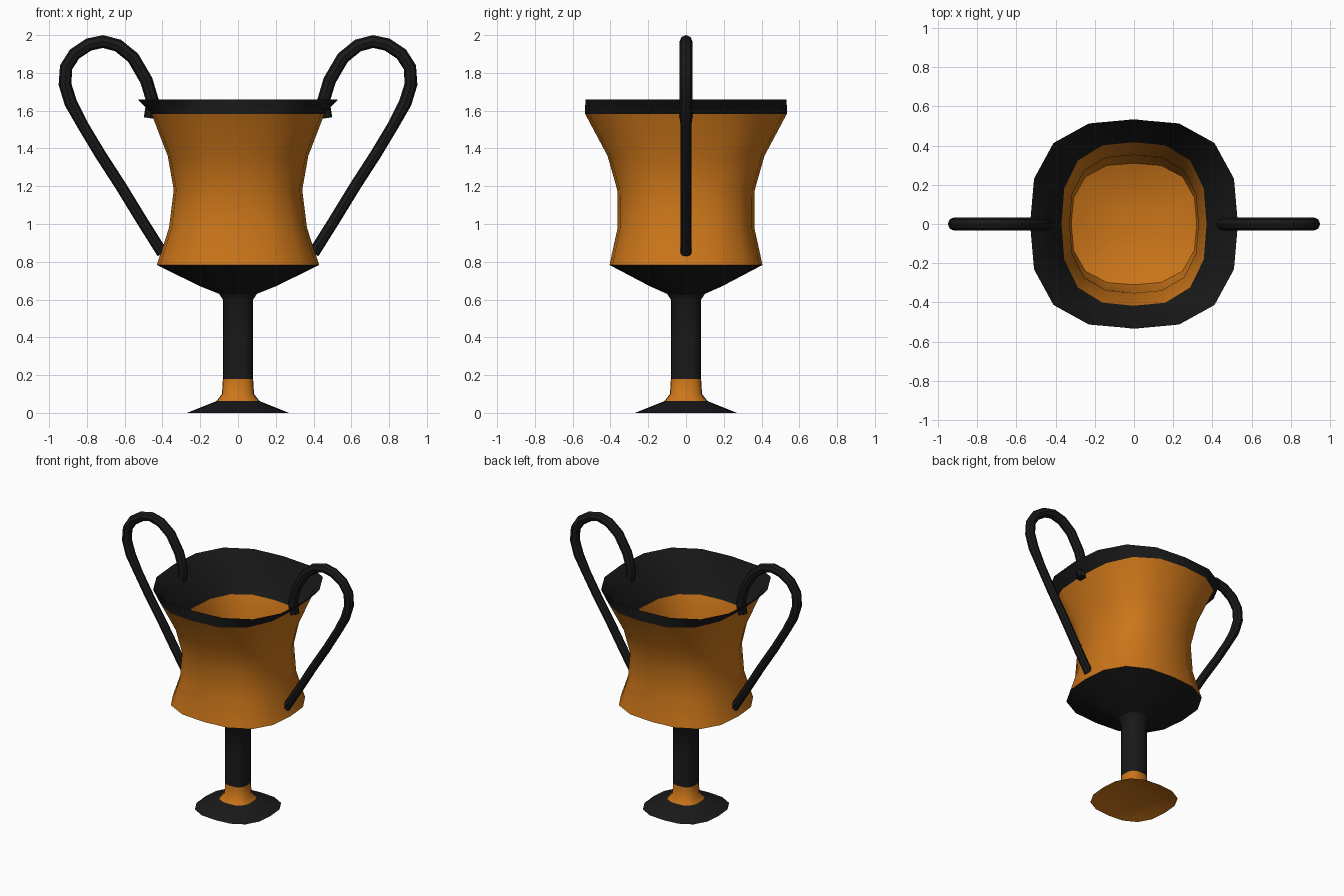
import bpy, bmesh

if "Cube" in bpy.data.objects:
    bpy.data.objects.remove(bpy.data.objects["Cube"])


def material(name, color):
    m = bpy.data.materials.new(name)
    m.diffuse_color = color
    m.use_nodes = True
    m.node_tree.nodes["Principled BSDF"].inputs["Base Color"].default_value = m.diffuse_color
    return m


BLACK = material("black_glaze", (0.01, 0.01, 0.01, 1))
CLAY = material("orange_clay", (0.6, 0.18, 0.01, 1))

# Unit cross-section: a 16-sided rounded square
QUARTER = [(1, 0), (0.962, 0.434), (0.775, 0.775), (0.434, 0.962)]
SECTION = []
for turn in range(4):
    for x, y in QUARTER:
        for _ in range(turn):
            x, y = -y, x
        SECTION.append((x, y))


def loft(name, rings, mat, cap_end=False):
    """Skin rings given as (half width x, half depth y, height)."""
    bm = bmesh.new()
    loops = [[bm.verts.new((x * rx, y * ry, z)) for x, y in SECTION]
             for rx, ry, z in rings]
    n = len(SECTION)
    for a, b in zip(loops, loops[1:]):
        for i in range(n):
            j = (i + 1) % n
            bm.faces.new((a[i], a[j], b[j], b[i]))
    if cap_end:
        bm.faces.new(loops[-1])
    mesh = bpy.data.meshes.new(name)
    bm.to_mesh(mesh)
    bm.free()
    mesh.materials.append(mat)
    ob = bpy.data.objects.new(name, mesh)
    bpy.context.collection.objects.link(ob)
    smooth(ob)
    return ob


def smooth(ob):
    bpy.ops.object.select_all(action='DESELECT')
    ob.select_set(True)
    bpy.context.view_layer.objects.active = ob
    bpy.ops.object.shade_smooth_by_angle(angle=0.7)


# Outside, from the ground up
loft("foot", [(0.27, 0.27, 0), (0.115, 0.115, 0.062)], BLACK)
loft("stem_collar", [(0.115, 0.115, 0.062), (0.085, 0.085, 0.1),
                     (0.08, 0.08, 0.18)], CLAY)
loft("stem", [(0.08, 0.08, 0.18), (0.08, 0.08, 0.4), (0.08, 0.08, 0.6),
              (0.1, 0.1, 0.63)], BLACK)
loft("bowl_underside", [(0.1, 0.1, 0.63), (0.2, 0.19, 0.67),
                        (0.43, 0.405, 0.783)], BLACK)
loft("bowl_wall", [(0.43, 0.405, 0.783), (0.365, 0.362, 0.98),
                   (0.34, 0.364, 1.18), (0.372, 0.415, 1.36),
                   (0.458, 0.534, 1.583)], CLAY)
loft("rim", [(0.458, 0.534, 1.583), (0.53, 0.533, 1.66)], BLACK)

# Inside, from the lip down to the floor
loft("inner_lip", [(0.53, 0.533, 1.66), (0.448, 0.524, 1.583),
                   (0.37, 0.417, 1.38)], BLACK)
loft("bowl_inside", [(0.37, 0.417, 1.38), (0.328, 0.352, 1.18),
                     (0.345, 0.345, 0.98), (0.32, 0.31, 0.84),
                     (0.2, 0.19, 0.79), (0.06, 0.06, 0.78)], CLAY, True)

# Hollow under the foot
loft("foot_underside", [(0.27, 0.27, 0), (0.19, 0.19, 0.025),
                        (0.07, 0.07, 0.04)], CLAY, True)

# Looped handles, one each side
PATH = [(0.465, 1.56), (0.452, 1.65), (0.485, 1.76), (0.555, 1.88),
        (0.635, 1.945), (0.715, 1.966), (0.79, 1.95), (0.865, 1.9),
        (0.91, 1.83), (0.916, 1.74), (0.885, 1.64), (0.82, 1.52),
        (0.73, 1.37), (0.62, 1.2), (0.51, 1.02), (0.4, 0.845)]
for label, side in (("right", 1), ("left", -1)):
    curve = bpy.data.curves.new(label + "_handle_path", 'CURVE')
    curve.dimensions = '3D'
    curve.bevel_depth = 0.034
    curve.bevel_resolution = 2
    curve.use_fill_caps = True
    spline = curve.splines.new('POLY')
    spline.points.add(len(PATH) - 1)
    for i, (p, (x, z)) in enumerate(zip(spline.points, PATH)):
        p.co = (side * x, 0, z, 1)
        p.radius = 0.88 if i > 10 else 1.0
    temp = bpy.data.objects.new(label + "_handle_path", curve)
    bpy.context.collection.objects.link(temp)
    bpy.context.view_layer.update()
    mesh = bpy.data.meshes.new_from_object(temp)
    bpy.data.objects.remove(temp)
    mesh.materials.clear()
    mesh.materials.append(BLACK)
    handle = bpy.data.objects.new(label + "_handle", mesh)
    bpy.context.collection.objects.link(handle)
    smooth(handle)
